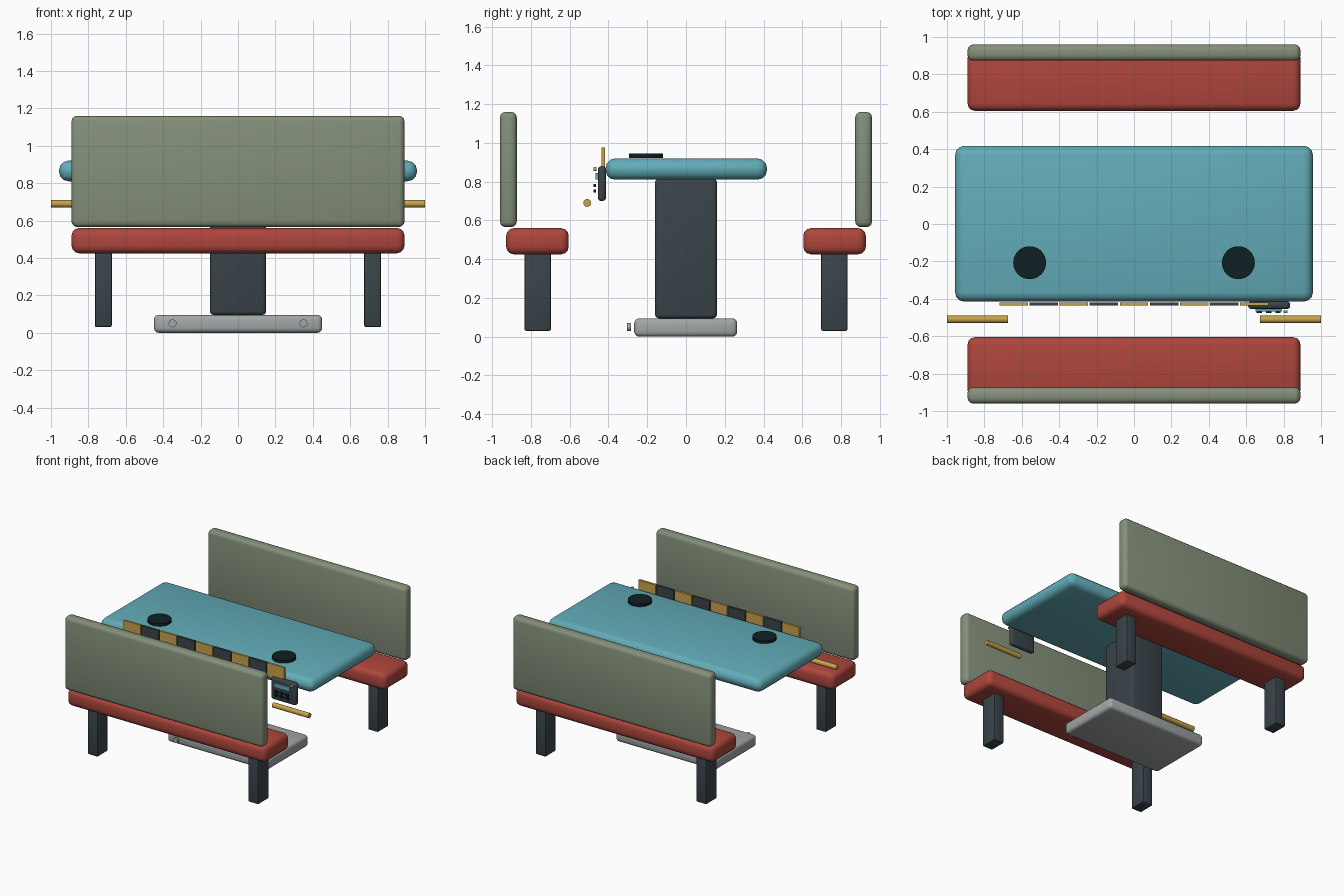
import bpy, bmesh, math
from mathutils import Matrix, Vector

cube = bpy.data.objects.get("Cube")
if cube:
    bpy.data.objects.remove(cube, do_unlink=True)


def linear(c):
    c /= 255
    return c / 12.92 if c <= 0.04045 else ((c + 0.055) / 1.055) ** 2.4


def material(name, r, g, b):
    mat = bpy.data.materials.new(name)
    mat.use_nodes = True
    color = (linear(r), linear(g), linear(b), 1)
    mat.diffuse_color = color
    mat.node_tree.nodes["Principled BSDF"].inputs["Base Color"].default_value = color
    return mat


sage = material("sage green", 132, 144, 122)
red = material("brick red", 174, 70, 60)
teal = material("teal", 98, 172, 184)
slate = material("dark slate", 58, 68, 74)
gold = material("gold", 200, 162, 74)
gray = material("light gray", 162, 168, 167)
black = material("near black", 16, 32, 34)


def finish(bm, name, mat):
    mesh = bpy.data.meshes.new(name)
    bm.to_mesh(mesh)
    bm.free()
    mesh.materials.append(mat)
    obj = bpy.data.objects.new(name, mesh)
    bpy.context.collection.objects.link(obj)
    bpy.ops.object.select_all(action='DESELECT')
    obj.select_set(True)
    bpy.context.view_layer.objects.active = obj
    bpy.ops.object.shade_smooth_by_angle(angle=math.radians(40))
    return obj


def box(name, mat, x, y, z, bevel=0, segments=3):
    """Box from (min, max) ranges, with rounded edges."""
    bm = bmesh.new()
    bmesh.ops.create_cube(bm, size=1)
    for v in bm.verts:
        v.co = Vector([(a + b) / 2 + c * (b - a) for (a, b), c in zip((x, y, z), v.co)])
    if bevel:
        bmesh.ops.bevel(bm, geom=bm.edges[:], offset=bevel, segments=segments,
                        profile=0.5, affect='EDGES', clamp_overlap=True)
    return finish(bm, name, mat)


def cylinder(name, mat, center, radius, length, axis='Z', sides=32):
    bm = bmesh.new()
    turn = {'X': Matrix.Rotation(math.pi / 2, 4, 'Y'),
            'Y': Matrix.Rotation(math.pi / 2, 4, 'X'),
            'Z': Matrix.Identity(4)}[axis]
    bmesh.ops.create_cone(bm, cap_ends=True, segments=sides, radius1=radius, radius2=radius,
                          depth=length, matrix=Matrix.Translation(center) @ turn)
    return finish(bm, name, mat)


def span(side, near, far):
    return tuple(sorted((side * near, side * far)))


# Two facing benches
for label, s in (("front", -1), ("rear", 1)):
    box(label + "_seat", red, (-0.89, 0.89), span(s, 0.605, 0.928), (0.425, 0.56), 0.04)
    box(label + "_backrest", sage, (-0.89, 0.89), span(s, 0.873, 0.96), (0.565, 1.16), 0.03)
    for side, t in (("left", 1), ("right", -1)):
        box(f"{label}_{side}_leg", slate, span(t, 0.675, 0.765),
            span(s, 0.697, 0.833), (0.03, 0.44), 0.008, 2)

# Table on a pedestal
box("tabletop", teal, (-0.957, 0.957), (-0.415, 0.418), (0.81, 0.92), 0.05)
box("pedestal", slate, (-0.15, 0.15), (-0.16, 0.16), (0.095, 0.815), 0.02)
box("base_plate", gray, (-0.45, 0.45), (-0.267, 0.264), (0, 0.095), 0.025)

# Parts that come in left and right pairs
for side, t in (("left", 1), ("right", -1)):
    cylinder(side + "_base_bolt", gray, (t * 0.35, -0.295, 0.05), 0.021, 0.02, 'Y', 20)
    cylinder(side + "_table_disc", black, (t * 0.558, -0.207, 0.933), 0.088, 0.022)
    cylinder(side + "_rail", gold, (t * 0.837, -0.51, 0.69), 0.02, 0.326, 'X', 20)

# Alternating trim tiles along the table's front edge
for i in range(9):
    x = (i - 4) * 0.161
    box(f"trim_tile_{i + 1}", slate if i % 2 else gold,
        (x - 0.076, x + 0.076), (-0.437, -0.419), (0.865, 0.975))

# Control panel hanging at the front left corner
box("control_panel", slate, (0.61, 0.835), (-0.455, -0.412), (0.7, 0.88), 0.018)
box("panel_screen", teal, (0.65, 0.79), (-0.467, -0.455), (0.81, 0.845))
cylinder("panel_lamp", gray, (0.81, -0.47, 0.865), 0.011, 0.014, 'Y', 12)
for row, z in enumerate((0.78, 0.752)):
    for col in range(3):
        x = 0.67 + col * 0.05
        box(f"panel_button_{row}_{col}", black, (x - 0.014, x + 0.014),
            (-0.477, -0.465), (z - 0.008, z + 0.008))
